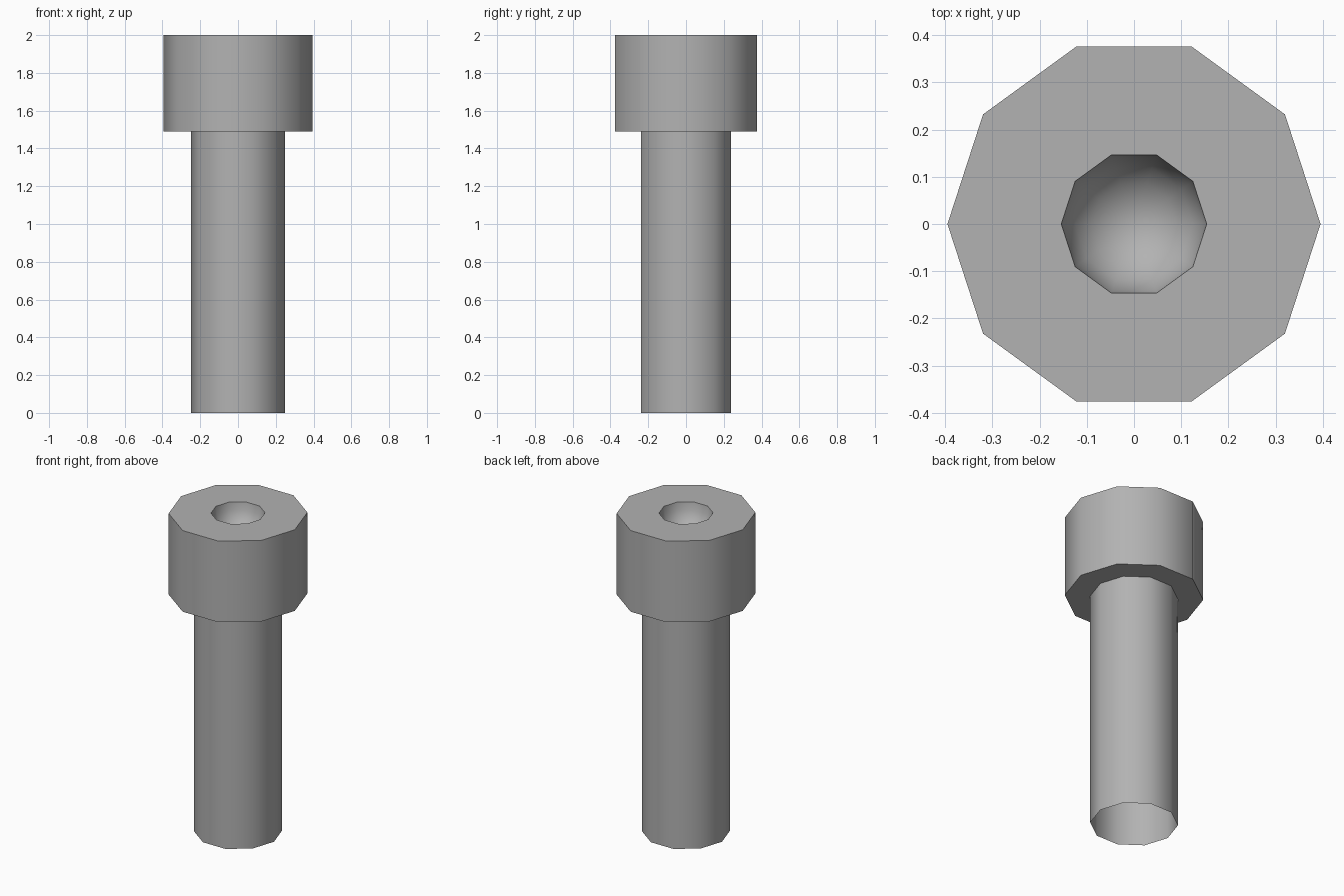
import bpy, bmesh, math

if "Cube" in bpy.data.objects:
    bpy.data.objects.remove(bpy.data.objects["Cube"])

SIDES = 10

# Dark grey metal
metal = bpy.data.materials.new("dark_grey")
metal.diffuse_color = (0.447, 0.447, 0.447, 1)
metal.use_nodes = True
metal.node_tree.nodes["Principled BSDF"].inputs["Base Color"].default_value = metal.diffuse_color


def lathe(name, profile):
    """Revolve (radius, z) points around z; radius 0 closes to a single point."""
    bm = bmesh.new()
    rings = []
    for r, z in profile:
        if r < 1e-5:
            rings.append([bm.verts.new((0, 0, z))] * SIDES)
        else:
            rings.append([bm.verts.new((r * math.cos(math.tau * i / SIDES),
                                        r * math.sin(math.tau * i / SIDES), z))
                          for i in range(SIDES)])
    for a, b in zip(rings, rings[1:]):
        for i in range(SIDES):
            j = (i + 1) % SIDES
            corners = list(dict.fromkeys((a[i], a[j], b[j], b[i])))
            bm.faces.new(corners)
    mesh = bpy.data.meshes.new(name)
    bm.to_mesh(mesh)
    bm.free()
    mesh.materials.append(metal)
    ob = bpy.data.objects.new(name, mesh)
    bpy.context.collection.objects.link(ob)
    bpy.ops.object.select_all(action='DESELECT')
    ob.select_set(True)
    bpy.context.view_layer.objects.active = ob
    bpy.ops.object.shade_smooth_by_angle(angle=math.radians(42))
    return ob


# Shaft: tube left open at the bottom
lathe("shaft", [(0.25, 0), (0.25, 1.49)])

# Head: underside ring, side wall, top ring and rounded socket
socket = [(0.154 * math.cos(a), 2 - 0.16 * math.sin(a))
          for a in (math.pi / 2 * k / 5 for k in range(6))]
lathe("head", [(0.25, 1.49), (0.395, 1.49), (0.395, 2)] + socket)
